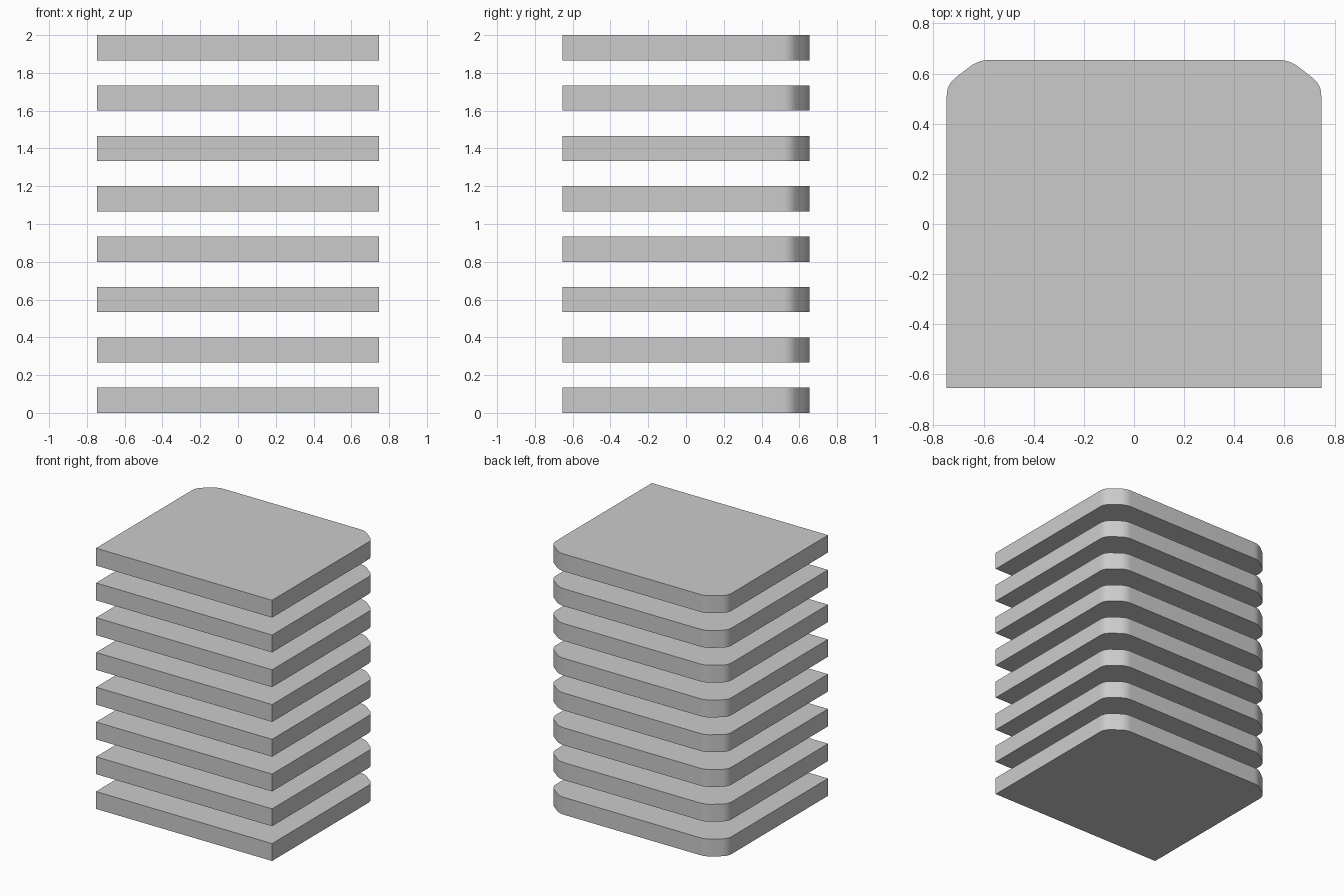
import bpy
import bmesh
import math
from mathutils import Vector

if "Cube" in bpy.data.objects:
    bpy.data.objects.remove(bpy.data.objects["Cube"])

HALF_X, HALF_Y = 0.747, 0.654
COUNT = 8
THICK = 2 / (2 * COUNT - 1)   # slabs and gaps are equally thick


def soften(prev, corner, nxt, reach=0.045, steps=6):
    """Round one outline corner with a short quadratic curve."""
    p, c, n = Vector(prev), Vector(corner), Vector(nxt)
    a = c + (p - c).normalized() * reach
    b = c + (n - c).normalized() * reach
    return [a * (1 - t) ** 2 + c * 2 * t * (1 - t) + b * t ** 2
            for t in (i / steps for i in range(steps + 1))]


# Outline: square front corners, softened chamfers at the back
front = (HALF_X, -HALF_Y)
low = (HALF_X, 0.556)
high = (0.621, HALF_Y)
right = [Vector(front)]
right += soften(front, low, high)
right += soften(low, high, (0, HALF_Y))
outline = right + [Vector((-p.x, p.y)) for p in reversed(right)]

# Slab mesh: extruded outline
bm = bmesh.new()
face = bm.faces.new([bm.verts.new((p.x, p.y, 0)) for p in outline])
extruded = bmesh.ops.extrude_face_region(bm, geom=[face])
top = [v for v in extruded["geom"] if isinstance(v, bmesh.types.BMVert)]
bmesh.ops.translate(bm, verts=top, vec=(0, 0, THICK))
bmesh.ops.recalc_face_normals(bm, faces=bm.faces)
mesh = bpy.data.meshes.new("slab")
bm.to_mesh(mesh)
bm.free()

# Stack of evenly spaced slabs
for i in range(COUNT):
    slab = bpy.data.objects.new(f"slab_{i + 1}", mesh.copy())
    slab.location.z = 2 * i * THICK
    bpy.context.collection.objects.link(slab)
    slab.select_set(True)
    bpy.context.view_layer.objects.active = slab

bpy.ops.object.shade_smooth_by_angle(angle=math.radians(30))
